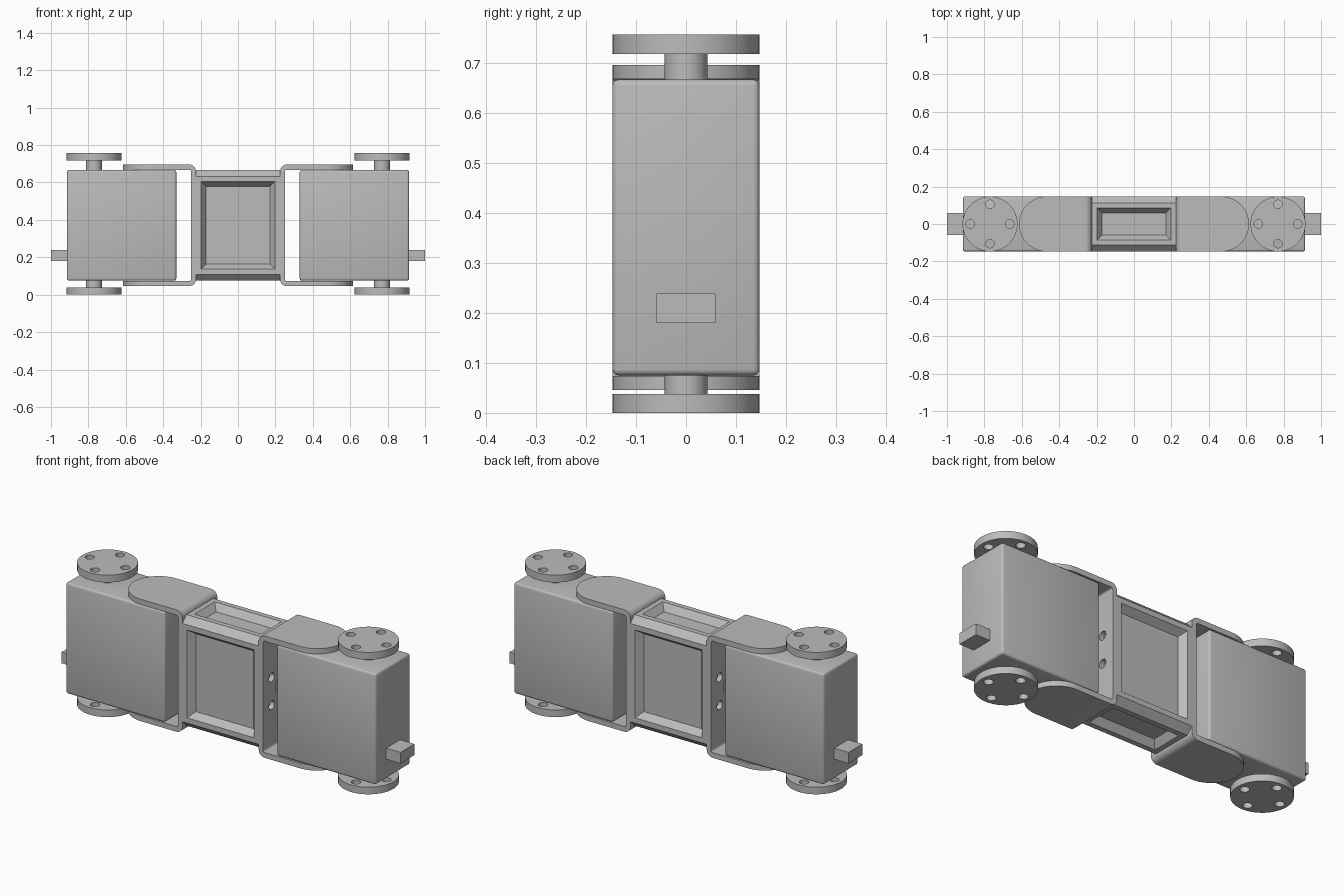
import bpy, bmesh
from math import cos, sin, pi
from mathutils import Matrix, Vector

if "Cube" in bpy.data.objects:
    bpy.data.objects.remove(bpy.data.objects["Cube"])

grey = bpy.data.materials.new("plain grey")
grey.use_nodes = True
grey.diffuse_color = (0.5, 0.5, 0.5, 1)
grey.node_tree.nodes["Principled BSDF"].inputs["Base Color"].default_value = (0.5, 0.5, 0.5, 1)

MID = 0.371     # height of the centre line
HALF = 0.296    # half height of the housings
DEPTH = 0.147   # half depth, also the horn radius


def finish(name, bm):
    bmesh.ops.recalc_face_normals(bm, faces=bm.faces)
    mesh = bpy.data.meshes.new(name)
    bm.to_mesh(mesh)
    bm.free()
    mesh.materials.append(grey)
    ob = bpy.data.objects.new(name, mesh)
    bpy.context.collection.objects.link(ob)
    return ob


def activate(ob):
    bpy.ops.object.select_all(action='DESELECT')
    ob.select_set(True)
    bpy.context.view_layer.objects.active = ob


def apply(ob, kind, **settings):
    mod = ob.modifiers.new(kind.lower(), kind)
    for key, value in settings.items():
        setattr(mod, key, value)
    activate(ob)
    bpy.ops.object.modifier_apply(modifier=mod.name)


def boolean(ob, tool, operation):
    apply(ob, 'BOOLEAN', object=tool, operation=operation, solver='EXACT')
    bpy.data.objects.remove(tool)


def smooth(ob):
    activate(ob)
    bpy.ops.object.shade_smooth_by_angle(angle=0.6)


def prism(name, points, axis, lo, hi):
    """Extrude a 2D outline along one axis."""
    bm = bmesh.new()
    verts = []
    for p in points:
        co = list(p)
        co.insert(axis, lo)
        verts.append(bm.verts.new(co))
    face = bm.faces.new(verts)
    out = bmesh.ops.extrude_face_region(bm, geom=[face])
    move = Vector((0, 0, 0))
    move[axis] = hi - lo
    bmesh.ops.translate(bm, vec=move, verts=[g for g in out["geom"] if isinstance(g, bmesh.types.BMVert)])
    return finish(name, bm)


def box(name, lo, hi):
    bm = bmesh.new()
    size = Vector(hi) - Vector(lo)
    mat = Matrix.Translation((Vector(lo) + Vector(hi)) / 2) @ Matrix.Diagonal((*size, 1))
    bmesh.ops.create_cube(bm, size=1, matrix=mat)
    return finish(name, bm)


def arc(cx, cy, r, start, end, steps=8):
    angles = [start + (end - start) * i / steps for i in range(steps + 1)]
    return [(cx + r * cos(a), cy + r * sin(a)) for a in angles]


def cylinder(name, centre, r, axis, lo, hi, steps=48):
    return prism(name, arc(*centre, r, 0, 2 * pi, steps)[:-1], axis, lo, hi)


def drill(ob, centre, axis, lo, hi, turn):
    """Four screw holes on a bolt circle."""
    for x, y in arc(*centre, 0.105, turn, turn + 2 * pi, 4)[:-1]:
        boolean(ob, cylinder("hole", (x, y), 0.023, axis, lo, hi, 24), 'DIFFERENCE')


# Central body: chamfered bar with a sloped recess in each open face
h, d, c = HALF, DEPTH, 0.034
section = [(-d, c - h), (c - d, -h), (d - c, -h), (d, c - h),
           (d, h - c), (d - c, h), (c - d, h), (-d, h - c)]
body = prism("central_body", [(y, z + MID) for y, z in section], 0, -0.225, 0.225)
bm = bmesh.new()
bm.from_mesh(body.data)
panels = [f for f in bm.faces if max(abs(f.normal.y), abs(f.normal.z)) > 0.9]
bmesh.ops.inset_individual(bm, faces=panels, thickness=0.039)
bmesh.ops.inset_individual(bm, faces=panels, thickness=0.038, depth=-0.036)
bm.to_mesh(body.data)
bm.free()

for side, label in ((1, "left"), (-1, "right")):
    # Motor housing with softened edges, and its cable plug
    xs = sorted((side * 0.33, side * 0.915))
    housing = box(label + "_housing", (xs[0], -DEPTH, MID - HALF), (xs[1], DEPTH, MID + HALF))
    apply(housing, 'BEVEL', width=0.012, segments=3)
    smooth(housing)
    xs = sorted((side * 0.9, side))
    box(label + "_plug", (xs[0], -0.059, 0.18), (xs[1], 0.059, 0.239))

    # Axles and drilled discs above and below the housing
    centre = (side * 0.77, 0)
    for level, lo, hi, a, b in (("upper", 0.718, 0.757, 0.65, 0.72), ("lower", 0, 0.038, 0.03, 0.09)):
        disc = cylinder(f"{label}_{level}_disc", centre, DEPTH, 2, lo, hi)
        drill(disc, centre, 2, lo - 0.01, hi + 0.01, 0)
        smooth(disc)
        smooth(cylinder(f"{label}_{level}_axle", centre, 0.043, 2, a, b))

    # U-shaped bracket: bent strip trimmed to round arm ends
    x0, x1, tip, r = 0.225, 0.251, 0.65, 0.036
    top, inner = HALF + 0.029, HALF + 0.001
    upper = [(tip, top)] + arc(x0 + r, top - r, r, pi / 2, pi)
    under = arc(x1 + 0.01, inner - 0.01, 0.01, pi, pi / 2) + [(tip, inner)]
    outline = upper + [(x, -z) for x, z in reversed(upper)]
    outline += [(x, -z) for x, z in reversed(under)] + under
    bracket = prism(label + "_bracket", [(side * x, z + MID) for x, z in outline], 1, -DEPTH, DEPTH)
    trim = [(0.1, -DEPTH)] + arc(0.468, 0, DEPTH, -pi / 2, pi / 2, 32) + [(0.1, DEPTH)]
    boolean(bracket, prism("trim", [(side * x, y) for x, y in trim], 2, -0.1, 0.9), 'INTERSECT')
    xs = sorted((side * 0.2, side * 0.28))
    drill(bracket, (0, MID), 0, *xs, pi / 4)
    boolean(bracket, cylinder("hole", (0, MID), 0.043, 0, *xs), 'DIFFERENCE')
    smooth(bracket)
